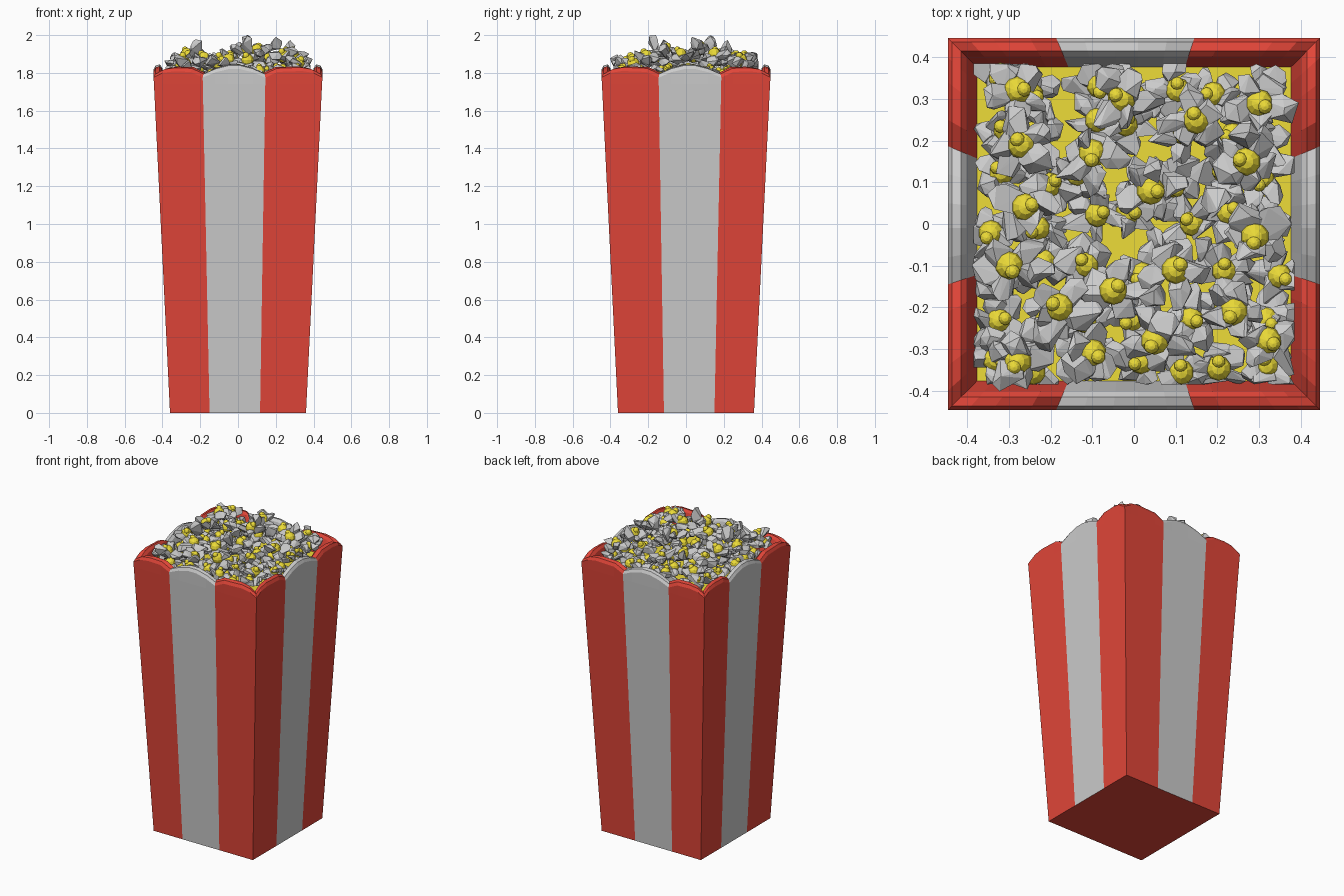
import bpy, bmesh, random
from math import sin, cos, tau
from mathutils import Vector, Matrix

if "Cube" in bpy.data.objects:
    bpy.data.objects.remove(bpy.data.objects["Cube"])

random.seed(11)


def material(name, color):
    m = bpy.data.materials.new(name)
    m.diffuse_color = color
    m.use_nodes = True
    m.node_tree.nodes["Principled BSDF"].inputs["Base Color"].default_value = m.diffuse_color
    return m


def finish(bm, name, mat=None):
    me = bpy.data.meshes.new(name)
    bm.to_mesh(me)
    bm.free()
    ob = bpy.data.objects.new(name, me)
    bpy.context.collection.objects.link(ob)
    if mat:
        me.materials.append(mat)
    return ob


red = material("red_card", (0.75, 0.06, 0.04, 1))
yellow = material("yellow_kernel", (0.85, 0.72, 0.04, 1))

# Carton: scalloped rim heights along one side (position, height)
left_rim = [(-0.447, 1.80), (-0.40, 1.825), (-0.34, 1.833), (-0.25, 1.83), (-0.187, 1.80)]
mid_rim = [(-0.187, 1.80), (-0.12, 1.828), (-0.05, 1.845), (0.01, 1.845), (0.08, 1.828), (0.145, 1.80)]
right_rim = [(0.145, 1.80), (0.21, 1.83), (0.34, 1.835), (0.40, 1.825), (0.447, 1.80)]
TOP = 0.447
FLOOR = 1.72


def wall_profile(top):
    # outer wall, folded rim, inner wall: (half width, z)
    return [(0.36, 0), (0.445, 1.74), (TOP, top - 0.025), (0.437, top - 0.006),
            (0.415, top), (0.402, top - 0.015), (0.377, FLOOR)]


sides = [(lambda a, w: (a, -w), False), (lambda a, w: (a, w), True),
         (lambda a, w: (w, -a), True), (lambda a, w: (-w, -a), False)]


def panels(bm, rim):
    for place, flip in sides:
        cols = []
        for a, top in rim:
            cols.append([bm.verts.new((*place(a * w / TOP, w), z)) for w, z in wall_profile(top)])
        for c, d in zip(cols, cols[1:]):
            for j in range(len(c) - 1):
                f = [c[j], d[j], d[j + 1], c[j + 1]]
                bm.faces.new(f[::-1] if flip else f)


def square(bm, h, z, up):
    pts = [(-h, -h, z), (h, -h, z), (h, h, z), (-h, h, z)]
    bm.faces.new([bm.verts.new(p) for p in (pts if up else pts[::-1])])


bm = bmesh.new()
panels(bm, left_rim)
panels(bm, right_rim)
square(bm, 0.36, 0, False)
bmesh.ops.remove_doubles(bm, verts=bm.verts, dist=0.0005)
finish(bm, "red_carton_panels", red)

bm = bmesh.new()
panels(bm, mid_rim)
finish(bm, "pale_carton_stripes")

bm = bmesh.new()
square(bm, 0.377, FLOOR, True)
finish(bm, "filling_base", yellow)

# Popcorn: angular petals around small double-bumped kernels
flakes = bmesh.new()
kernels = bmesh.new()


def petal(core, d, length, width):
    rot = d.to_track_quat('Z', 'Y')
    verts = []
    for _ in range(13):
        p = Vector([random.gauss(0, 1) for _ in range(3)]).normalized()
        p = rot @ Vector((p.x * width, p.y * width * 0.75, p.z * length))
        p += core + d * length * 0.85
        lim = 0.385 if p.z < 1.85 else 0.41
        p.x = max(-lim, min(lim, p.x))
        p.y = max(-lim, min(lim, p.y))
        p.z = min(p.z, 2.0)
        verts.append(flakes.verts.new(p))
    res = bmesh.ops.convex_hull(flakes, input=verts)
    inner = {v for v in res["geom_interior"] + res["geom_unused"]
             if isinstance(v, bmesh.types.BMVert)}
    bmesh.ops.delete(flakes, geom=list(inner), context='VERTS')


def popcorn(x, y, z, size=1.0):
    core = Vector((x, y, z))
    start = random.random() * tau
    for i in range(5):
        a = start + i * tau / 5 + random.uniform(-0.3, 0.3)
        d = Vector((cos(a), sin(a), random.uniform(-0.35, 0.75))).normalized()
        petal(core, d, size * random.uniform(0.042, 0.062), size * random.uniform(0.032, 0.046))
    off = Vector((random.uniform(-1, 1), random.uniform(-1, 1), 0)).normalized()
    k = core + Vector((0, 0, 0.018 * size))
    for p, r in ((k, 0.034), (k + off * 0.016 + Vector((0, 0, 0.024)), 0.018)):
        bmesh.ops.create_uvsphere(kernels, u_segments=10, v_segments=6, radius=r * size,
                                  matrix=Matrix.Translation(p))


# Lower jumbled layer
for i in range(7):
    for j in range(7):
        popcorn(-0.33 + i * 0.11 + random.uniform(-0.03, 0.03),
                -0.33 + j * 0.11 + random.uniform(-0.03, 0.03),
                random.uniform(1.76, 1.80), 0.9)

# Upper layer at the visible kernel positions
upper = [(-.28, .32, 1.84), (-.27, .19, 1.88), (-.26, .04, 1.87), (-.3, -.1, 1.85),
         (-.28, -.33, 1.83), (-.1, -.31, 1.83), (.05, -.28, 1.85), (.1, -.11, 1.90),
         (.29, -.03, 1.88), (.24, -.21, 1.87), (.32, -.28, 1.83), (.27, .15, 1.88),
         (.3, .29, 1.85), (-.03, .3, 1.86), (-.1, .17, 1.85), (.04, .08, 1.91),
         (-.05, -.16, 1.85), (-.18, -.2, 1.86), (.15, .25, 1.86)]
for p in upper:
    popcorn(*p)

# A few tall peaks
for x, y, z in [(-.23, -.1, 1.92), (.05, -.17, 1.94), (.18, .08, 1.94), (.26, .2, 1.91), (.03, .13, 1.94)]:
    petal(Vector((x, y, z - 0.04)), Vector((random.uniform(-.4, .4), random.uniform(-.4, .4), 1)).normalized(),
          0.058, 0.042)

bmesh.ops.recalc_face_normals(flakes, faces=flakes.faces)
finish(flakes, "popcorn_flakes")
finish(kernels, "popcorn_kernels", yellow)
